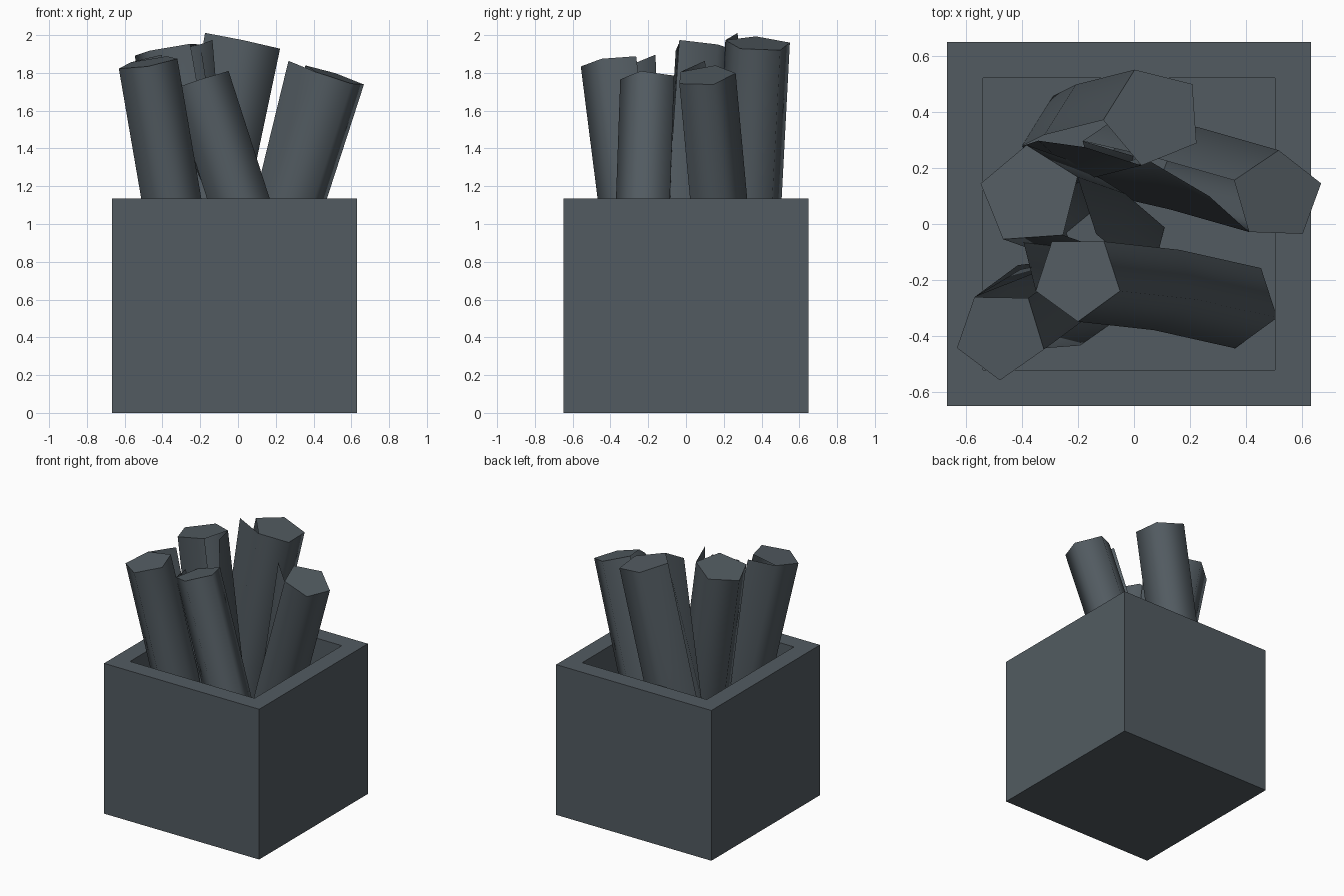
import bpy, bmesh
from math import radians, cos, sin
from mathutils import Vector, Matrix

old = bpy.data.objects.get("Cube")
if old:
    bpy.data.objects.remove(old, do_unlink=True)

mat = bpy.data.materials.new("slate_grey")
mat.use_nodes = True
GREY = (0.085, 0.105, 0.12, 1)
mat.diffuse_color = GREY
mat.node_tree.nodes["Principled BSDF"].inputs["Base Color"].default_value = GREY


def finish(bm, name):
    mesh = bpy.data.meshes.new(name)
    bm.to_mesh(mesh)
    bm.free()
    mesh.materials.append(mat)
    obj = bpy.data.objects.new(name, mesh)
    bpy.context.collection.objects.link(obj)
    return obj


# Open box: a block whose top is inset and pushed down to the floor
def make_box(size, height, wall, floor, cx):
    bm = bmesh.new()
    bmesh.ops.create_cube(bm, size=1)
    bmesh.ops.scale(bm, vec=(size, size, height), verts=bm.verts)
    bmesh.ops.translate(bm, vec=(cx, 0, height / 2), verts=bm.verts)
    top = max(bm.faces, key=lambda f: f.calc_center_median().z)
    bmesh.ops.inset_region(bm, faces=[top], thickness=wall)
    pit = bmesh.ops.extrude_face_region(bm, geom=[top])
    verts = [v for v in pit["geom"] if isinstance(v, bmesh.types.BMVert)]
    bmesh.ops.translate(bm, vec=(0, 0, floor - height), verts=verts)
    if top.is_valid:
        bmesh.ops.delete(bm, geom=[top], context='FACES')
    bmesh.ops.recalc_face_normals(bm, faces=bm.faces)
    finish(bm, "box")


# One ring of a stick: five corners, plus the loose end of the wrapper,
# which swings out from the first corner by the flap angle
def ring_points(centre, axis, radius, start, flap):
    flat = [Vector((cos(a), sin(a))) * radius
            for a in (radians(start + 72 * i) for i in range(5))]
    loose = flat[0] + Matrix.Rotation(radians(flap), 2) @ (flat[4] - flat[0])
    tilt = Vector((axis.x, axis.y)) / axis.z
    return [centre + Vector((p.x, p.y, -tilt.dot(p))) for p in [loose] + flat]


# Five-sided stick along a bent path, with an unclosed side wall and a flat cap
def make_stick(name, path, radius, start):
    path = [Vector(p) for p in path]
    bm = bmesh.new()
    rings = []
    for i, centre in enumerate(path):
        axis = path[max(i - 1, 0)] - path[min(i + 1, len(path) - 1)]
        pts = ring_points(centre, axis, radius, start, (32, 8, 0)[i])
        rings.append([bm.verts.new(p) for p in pts])
    for upper, lower in zip(rings, rings[1:]):
        for i in range(5):
            face = bm.faces.new((lower[i], lower[i + 1], upper[i + 1], upper[i]))
            face.smooth = True
    bm.faces.new([bm.verts.new(v.co) for v in rings[0][1:]])
    finish(bm, name)


make_box(1.297, 1.135, 0.181, 0.05, -0.0175)

# name, path from top to floor, radius, angle of the first corner
STICKS = [
    ("front_left_stick", [(-0.475, -0.394, 1.855), (-0.32, -0.28, 0.95), (-0.19, -0.27, 0.05)], 0.163, 125),
    ("front_stick", [(-0.2, -0.19, 1.76), (0.07, -0.22, 0.92), (0.36, -0.285, 0.05)], 0.158, 198),
    ("right_stick", [(0.51, 0.10, 1.785), (0.23, 0.18, 0.92), (-0.03, 0.24, 0.05)], 0.163, 232),
    ("back_stick", [(0.07, 0.383, 1.955), (-0.14, 0.33, 0.95), (-0.22, 0.29, 0.05)], 0.18, 256),
    ("left_stick", [(-0.37, 0.10, 1.925), (-0.2, 0.04, 0.95), (-0.06, -0.08, 0.05)], 0.182, 22),
]
for stick in STICKS:
    make_stick(*stick)
